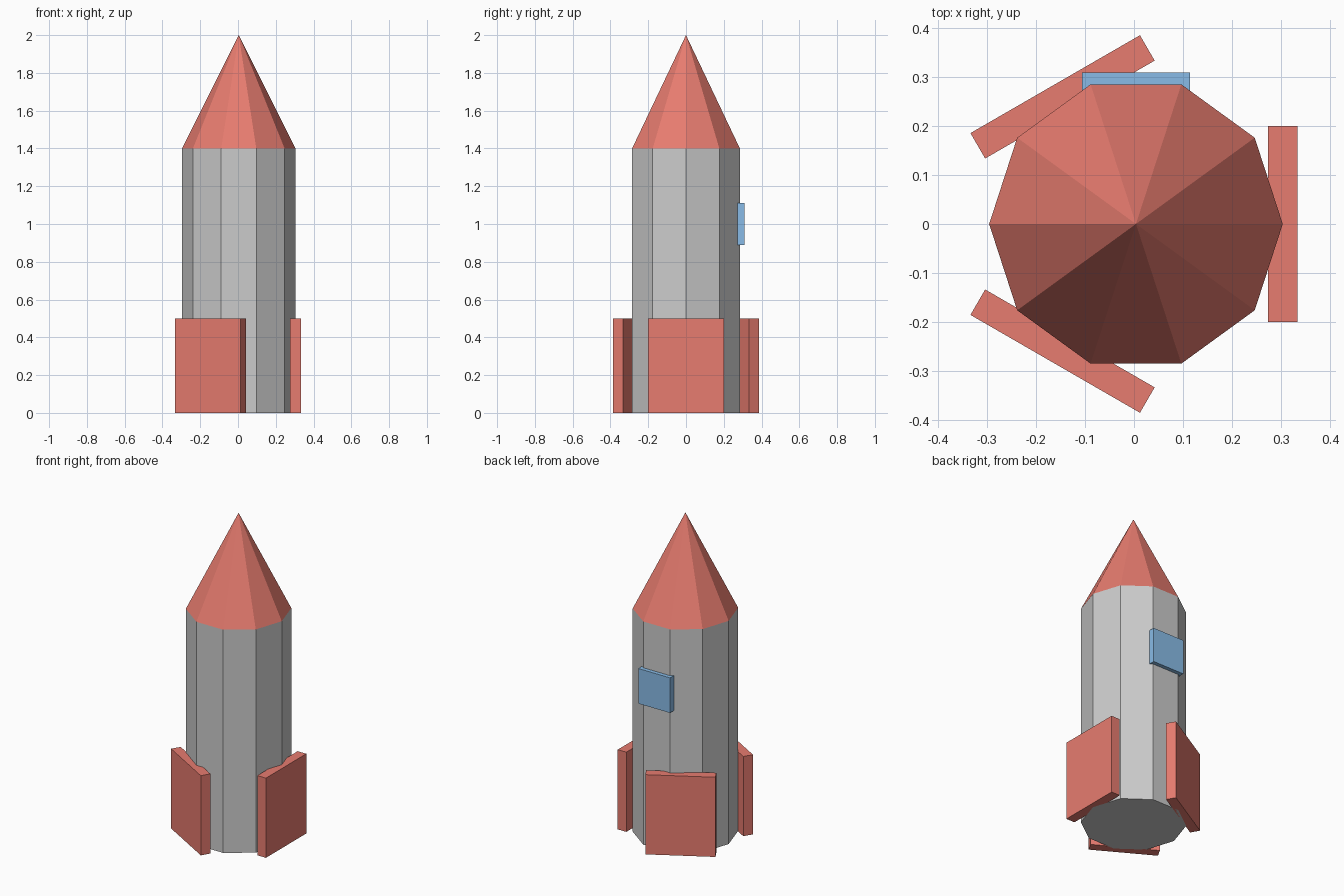
import bpy
from math import radians, cos, sin, pi

if "Cube" in bpy.data.objects:
    bpy.data.objects.remove(bpy.data.objects["Cube"])

CX = 0.004  # centres the overall bounds on x = 0


def material(name, rgb):
    m = bpy.data.materials.new(name)
    m.diffuse_color = (*rgb, 1)
    m.use_nodes = True
    m.node_tree.nodes["Principled BSDF"].inputs["Base Color"].default_value = m.diffuse_color
    return m


def finish(name, mat=None):
    o = bpy.context.object
    o.name = name
    if mat:
        o.data.materials.append(mat)
    return o


def box(name, size, loc, mat, turn=0):
    bpy.ops.mesh.primitive_cube_add(size=1, location=loc, rotation=(0, 0, turn))
    bpy.context.object.scale = size
    return finish(name, mat)


red = material("red", (0.8, 0.2, 0.16))
blue = material("blue", (0.25, 0.5, 0.8))

# Ten-sided body, with a corner pointing along +x
bpy.ops.mesh.primitive_cylinder_add(vertices=10, radius=0.3, depth=1.4,
                                    location=(CX, 0, 0.7), rotation=(0, 0, pi / 2))
finish("body")

# Pointed nose
bpy.ops.mesh.primitive_cone_add(vertices=10, radius1=0.3, radius2=0, depth=0.6,
                                location=(CX, 0, 1.7), rotation=(0, 0, pi / 2))
finish("nose_cone", red)

# Three slab fins set tangent to the body
for i in range(3):
    a = radians(120 * i)
    box(f"fin_{i + 1}", (0.06, 0.4, 0.5),
        (CX + 0.3 * cos(a), 0.3 * sin(a), 0.25), red, a)

# Square window on the back
box("window", (0.22, 0.04, 0.22), (CX, 0.29, 1.0), blue)
